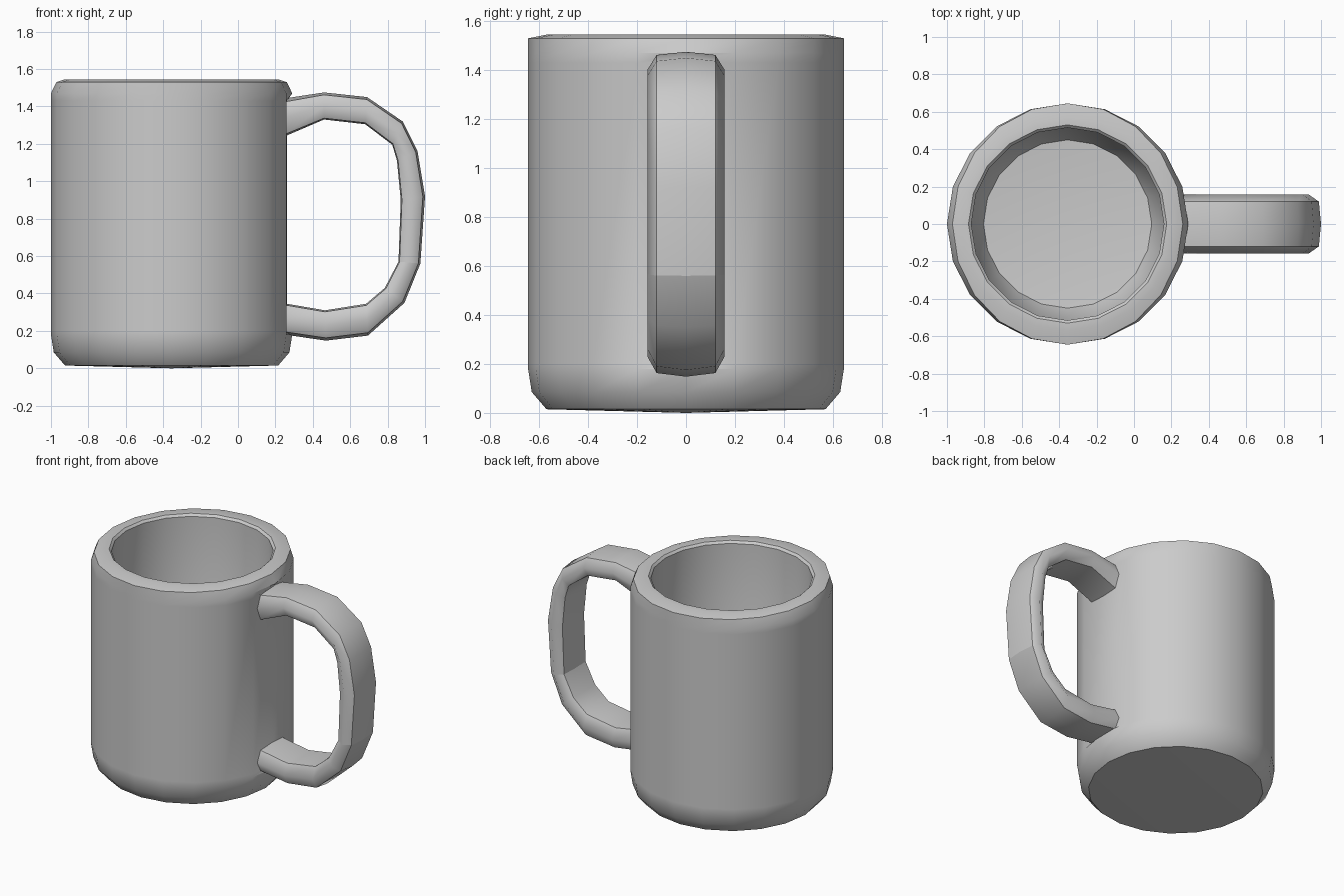
import bpy, bmesh, math
from mathutils import Vector

cube = bpy.data.objects.get("Cube")
if cube:
    bpy.data.objects.remove(cube, do_unlink=True)

SIDES = 20
CENTRE_X = -0.355

grey = bpy.data.materials.new("grey ceramic")
grey.use_nodes = True
grey.diffuse_color = (0.6, 0.6, 0.6, 1)
grey.node_tree.nodes["Principled BSDF"].inputs["Base Color"].default_value = grey.diffuse_color


def finish(bm, name, sharp_angle, rule=None):
    """Smooth all faces, keep hard edges sharp, and link the object."""
    bmesh.ops.recalc_face_normals(bm, faces=bm.faces)
    for face in bm.faces:
        face.smooth = True
    for edge in bm.edges:
        edge.smooth = edge.calc_face_angle(0) < math.radians(sharp_angle)
        if rule and rule(edge) is not None:
            edge.smooth = rule(edge)
    mesh = bpy.data.meshes.new(name)
    bm.to_mesh(mesh)
    bm.free()
    mesh.materials.append(grey)
    obj = bpy.data.objects.new(name, mesh)
    bpy.context.collection.objects.link(obj)
    return obj


def bridge(bm, a, b):
    for i in range(len(a)):
        j = (i + 1) % len(a)
        bm.faces.new((a[i], a[j], b[j], b[i]))


# Mug body: (radius, height, squeeze along x), outside then inside
profile = [(0.57, 0.015, 1), (0.63, 0.085, 1), (0.645, 0.18, 1),
           (0.645, 0.2, 1), (0.645, 1.43, 1), (0.645, 1.47, 1),
           (0.645, 1.53, 0.955), (0.57, 1.545, 1), (0.53, 1.545, 1),
           (0.515, 1.53, 1), (0.515, 0.3, 1), (0.45, 0.17, 1)]
bm = bmesh.new()
rings = []
for radius, z, squeeze in profile:
    ring = []
    for i in range(SIDES):
        a = 2 * math.pi * i / SIDES
        ring.append(bm.verts.new((CENTRE_X + radius * squeeze * math.cos(a),
                                  radius * math.sin(a), z)))
    rings.append(ring)
# Flat panel behind the handle
for ring in rings[3:5]:
    ring[0].co.x = 0.262
for a, b in zip(rings, rings[1:]):
    bridge(bm, a, b)
# Underside and inner floor
for ring, z in ((rings[0], 0), (rings[-1], 0.13)):
    hub = bm.verts.new((CENTRE_X, 0, z))
    for i in range(SIDES):
        bm.faces.new((ring[i], ring[(i + 1) % SIDES], hub))
finish(bm, "mug_body", 42)

# Handle: matching outer and inner outlines in the xz plane
outer = [(0.25, 1.443), (0.46, 1.475), (0.69, 1.45), (0.88, 1.32), (0.96, 1.16),
         (1.0, 0.92), (0.975, 0.56), (0.89, 0.35), (0.695, 0.175), (0.47, 0.148), (0.25, 0.18)]
inner = [(0.25, 1.24), (0.46, 1.33), (0.68, 1.305), (0.825, 1.195), (0.85, 1.11),
         (0.87, 0.9), (0.858, 0.57), (0.785, 0.43), (0.685, 0.345), (0.465, 0.31), (0.25, 0.347)]
# Cross-section: (y, share of the way from outer to inner)
section = [(0, 0), (0.12, 0.09), (0.157, 0.5), (0.12, 0.95),
           (0, 1), (-0.12, 0.95), (-0.157, 0.5), (-0.12, 0.09)]
bm = bmesh.new()
loops, place = [], {}
for k, (o, n) in enumerate(zip(outer, inner)):
    o, n = Vector((o[0], 0, o[1])), Vector((n[0], 0, n[1]))
    loop = []
    for s, (y, t) in enumerate(section):
        vert = bm.verts.new(o.lerp(n, t) + Vector((0, y, 0)))
        place[vert] = (k, s)
        loop.append(vert)
    loops.append(loop)
for a, b in zip(loops, loops[1:]):
    bridge(bm, a, b)
for loop in (loops[0], loops[-1]):
    bm.faces.new(loop)


def handle_edges(edge):
    (k1, s1), (k2, s2) = (place[v] for v in edge.verts)
    if k1 == k2:
        return k1 not in (0, 6, len(outer) - 1)
    return s1 % 2 == 0   # ridges and flanks soft, corners crisp


finish(bm, "handle", 42, handle_edges)
